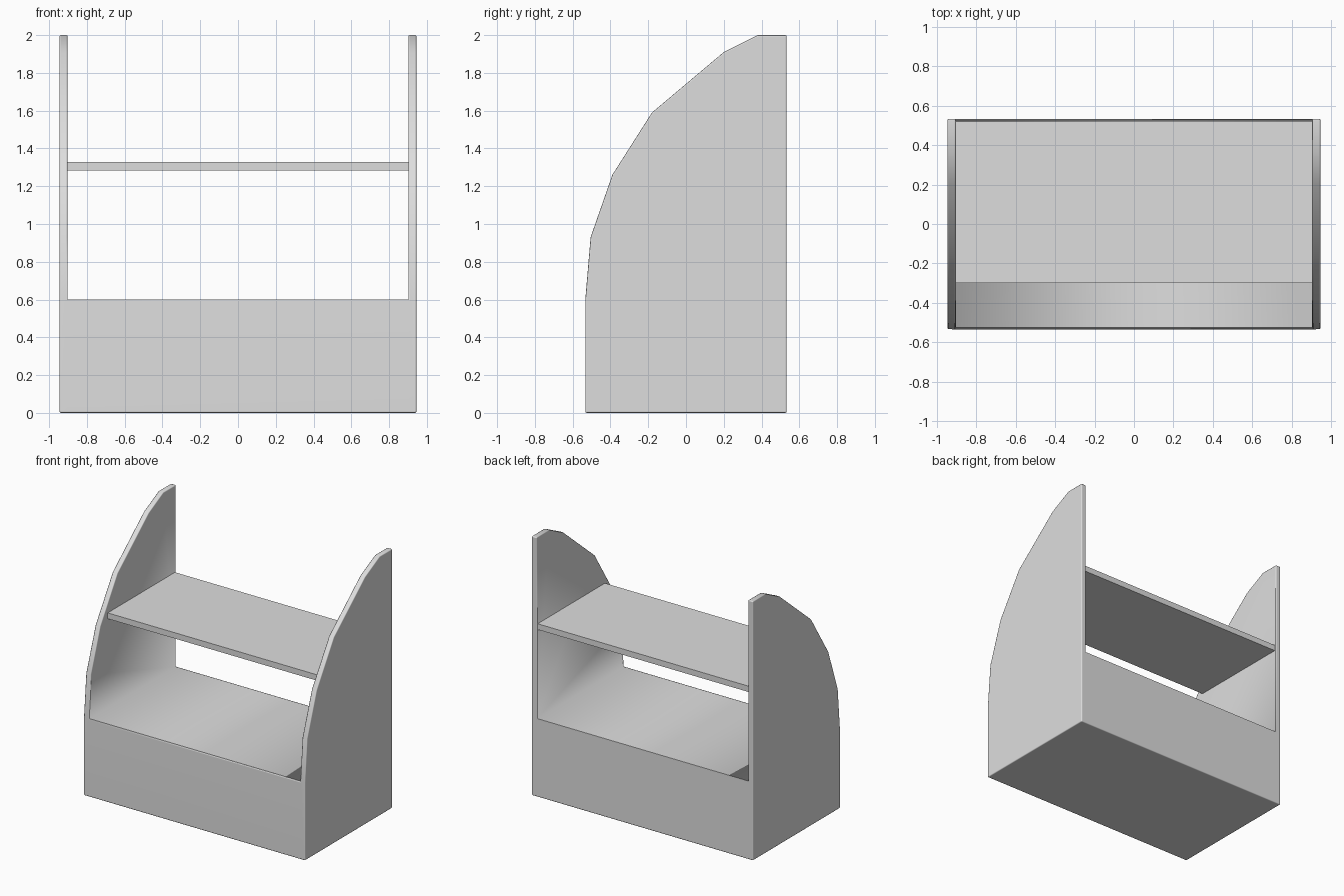
import bpy
import bmesh
import math

cube = bpy.data.objects.get("Cube")
if cube:
    bpy.data.objects.remove(cube, do_unlink=True)

HALF_W, INNER_W, HALF_D = 0.945, 0.902, 0.533
SEAT_Z = 0.6

# Single light grey finish
grey = bpy.data.materials.new("light_grey")
grey.use_nodes = True
colour = (0.73, 0.73, 0.73, 1)
grey.diffuse_color = colour
grey.node_tree.nodes["Principled BSDF"].inputs["Base Color"].default_value = colour


def finish(bm, name):
    mesh = bpy.data.meshes.new(name)
    bm.to_mesh(mesh)
    bm.free()
    mesh.materials.append(grey)
    obj = bpy.data.objects.new(name, mesh)
    bpy.context.collection.objects.link(obj)
    return obj


def bridge(bm, a, b):
    """Join two matching closed rings of vertices with quads."""
    for i in range(len(a)):
        j = (i + 1) % len(a)
        bm.faces.new((a[i], a[j], b[j], b[i]))


# Side panel outline in (y, z): straight base, curved front, straight back
curve = [(-0.505, 0.93), (-0.39, 1.26), (-0.18, 1.59), (0.2, 1.91), (0.38, 2.0)]
outline = [(-HALF_D, 0), (-HALF_D, SEAT_Z), *curve,
           (HALF_D, 2), (HALF_D, SEAT_Z), (HALF_D, 0)]

# Body: two tall side panels joined by a closed low box, as one skin
bm = bmesh.new()
sections = []
for side in (-1, 1):
    outer = [bm.verts.new((side * HALF_W, y, z)) for y, z in outline]
    inner = [bm.verts.new((side * INNER_W, y, z)) for y, z in outline]
    bm.faces.new(outer)
    bm.faces.new(inner[1:-1])
    bridge(bm, outer, inner)
    sections.append(inner[:2] + inner[-2:])
bridge(bm, *sections)
bmesh.ops.recalc_face_normals(bm, faces=bm.faces)

# Mark only the outward corners for rounding
weight = bm.edges.layers.float.new("bevel_weight_edge")
for edge in bm.edges:
    if edge.is_convex and edge.calc_face_angle() > math.radians(40):
        edge[weight] = 1.0
body = finish(bm, "bench_body")
body.data.shade_smooth()

bevel = body.modifiers.new("soft_edges", "BEVEL")
bevel.width = 0.008
bevel.segments = 2
bevel.limit_method = "WEIGHT"
bevel.harden_normals = True

# Flat shelf between the panels
bm = bmesh.new()
bmesh.ops.create_cube(bm, size=1)
bmesh.ops.scale(bm, verts=bm.verts, vec=(2 * INNER_W, 0.82, 0.045))
bmesh.ops.translate(bm, verts=bm.verts, vec=(0, 0.11, 1.307))
finish(bm, "shelf")
